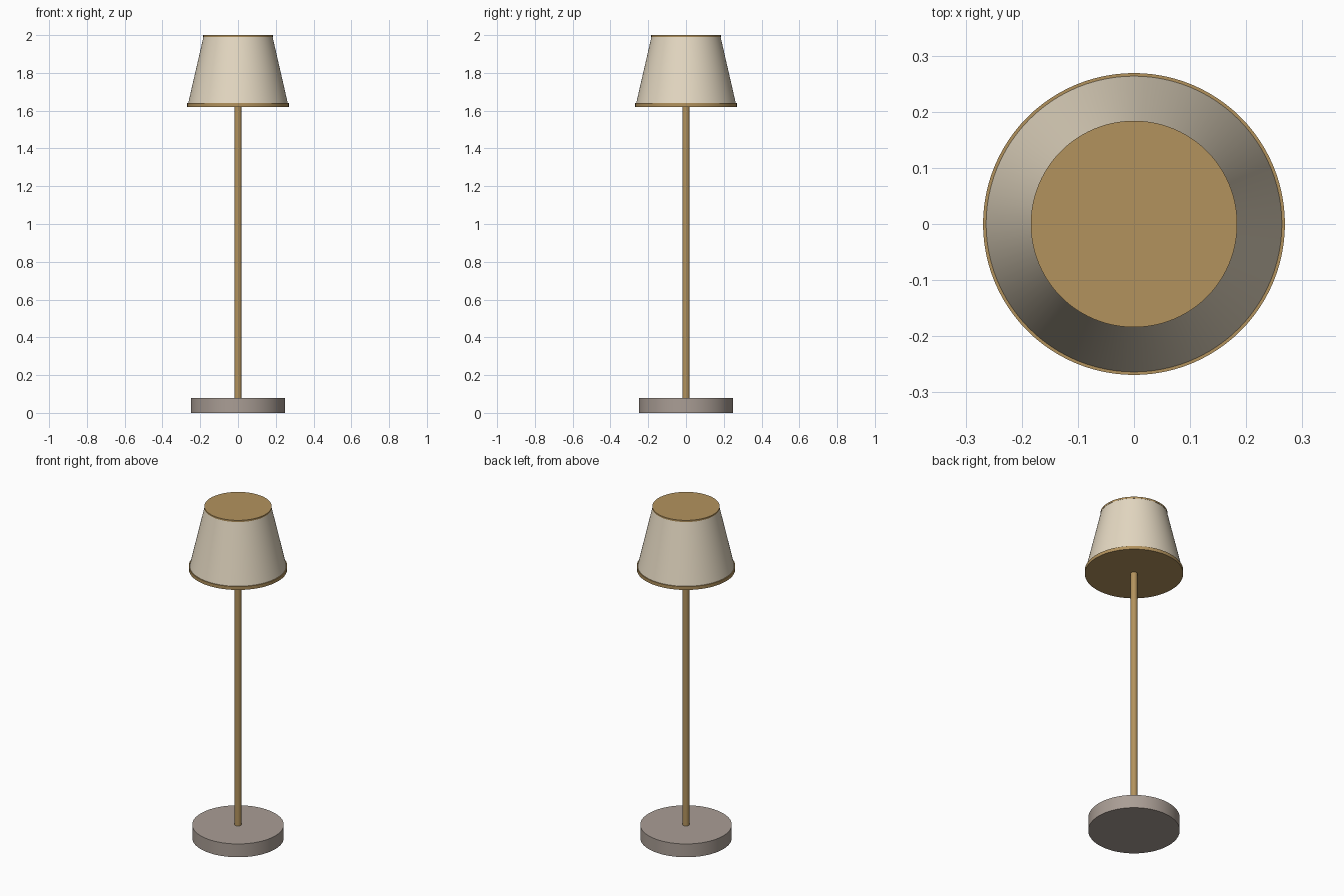
import bpy
import math

if "Cube" in bpy.data.objects:
    bpy.data.objects.remove(bpy.data.objects["Cube"])


def material(name, color):
    m = bpy.data.materials.new(name)
    m.diffuse_color = color
    m.use_nodes = True
    m.node_tree.nodes["Principled BSDF"].inputs["Base Color"].default_value = m.diffuse_color
    return m


brass = material("brass", (0.45, 0.29, 0.11, 1))
fabric = material("fabric", (0.78, 0.69, 0.54, 1))
stone = material("stone", (0.40, 0.34, 0.30, 1))


def round_part(name, z0, z1, r0, r1, mat, sides=96):
    """Closed frustum standing on the lamp axis from z0 to z1."""
    bpy.ops.mesh.primitive_cone_add(vertices=sides, radius1=r0, radius2=r1,
                                    depth=z1 - z0, location=(0, 0, (z0 + z1) / 2))
    ob = bpy.context.object
    ob.name = name
    ob.data.materials.append(mat)
    bpy.ops.object.shade_smooth_by_angle(angle=math.radians(30))
    return ob


# Foot and stem
round_part("base", 0.0, 0.08, 0.25, 0.25, stone)
round_part("pole", 0.07, 1.63, 0.019, 0.019, brass, 48)

# Tapered shade with a brass band closing each end
round_part("shade", 1.625, 1.995, 0.267, 0.182, fabric)
round_part("lower_band", 1.62, 1.64, 0.269, 0.269, brass)
round_part("upper_band", 1.99, 2.0, 0.184, 0.184, brass)
